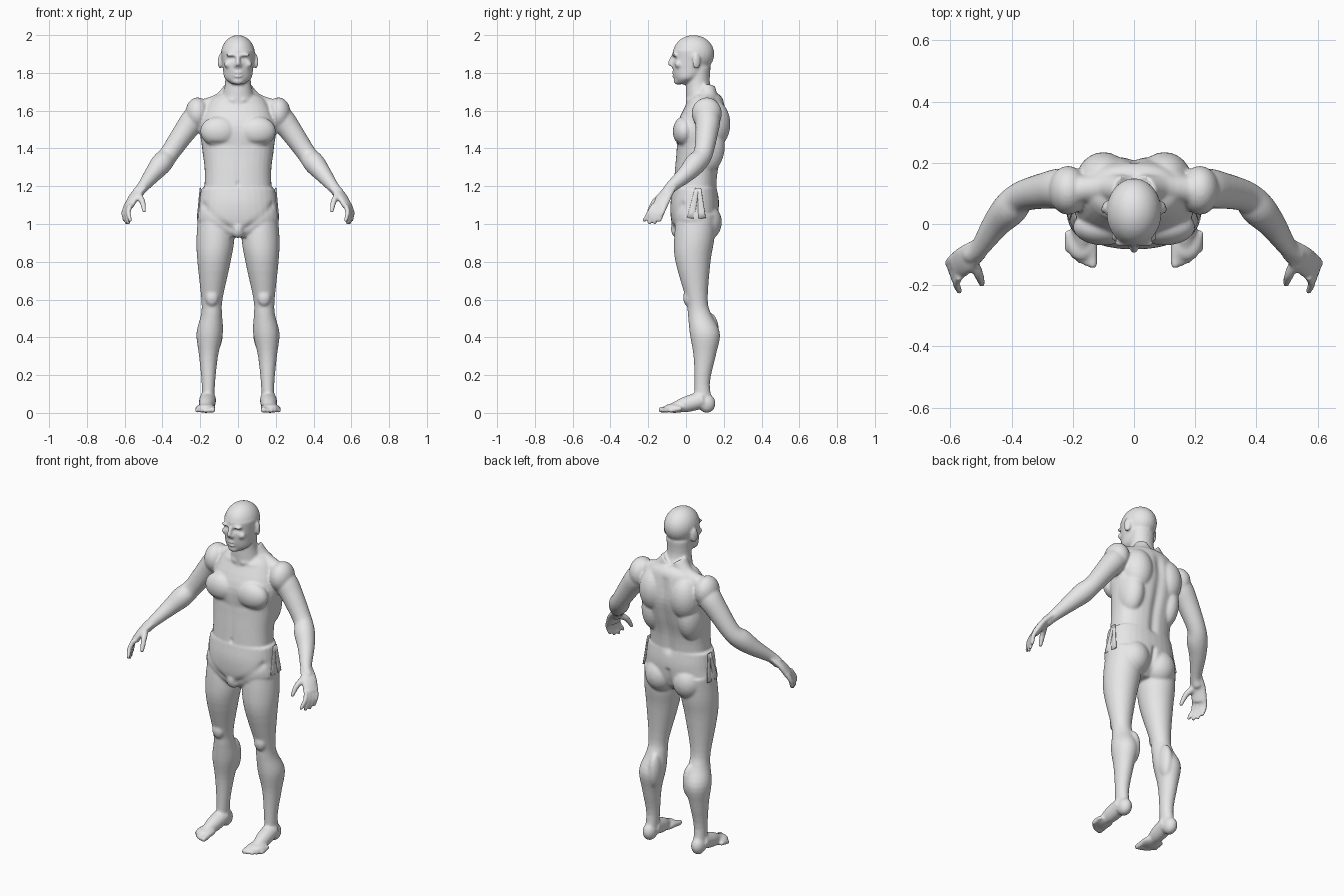
import bpy, bmesh, math
from mathutils import Vector, Matrix

old = bpy.data.objects.get("Cube")
if old:
    bpy.data.objects.remove(old)

skin = bpy.data.materials.new("plain_grey")
skin.use_nodes = True
grey = (.8, .8, .8, 1)
skin.diffuse_color = grey
skin.node_tree.nodes["Principled BSDF"].inputs["Base Color"].default_value = grey


def sides_of(x):
    """Parts away from the middle are made on both sides."""
    return (1, -1) if x else (1,)


def smooth_rows(rows, steps=4):
    """Catmull-Rom interpolation of rows of numbers."""
    out = []
    last = len(rows) - 1
    for i in range(last):
        before, start, end, after = (
            Vector(rows[max(0, min(last, i + k))]) for k in (-1, 0, 1, 2))
        for step in range(steps):
            t = step / steps
            slope_in, slope_out = (end - before) / 2, (after - start) / 2
            bend = 3 * (end - start) - 2 * slope_in - slope_out
            twist = 2 * (start - end) + slope_in + slope_out
            out.append(start + t * (slope_in + t * (bend + t * twist)))
    return out + [Vector(rows[-1])]


def loft(bm, rings, side):
    loops = [[bm.verts.new((p[0] * side, p[1], p[2])) for p in ring] for ring in rings]
    count = len(loops[0])
    for lower, upper in zip(loops, loops[1:]):
        for i in range(count):
            j = (i + 1) % count
            bm.faces.new((lower[i], lower[j], upper[j], upper[i]))
    bm.faces.new(loops[0])
    bm.faces.new(loops[-1])


def section(z, width, front, back, x=0):
    """A level cross-section; width is measured from its centre x."""
    return (z, x, width, front, back)


def stack(bm, *sections, power=1.0, count=32):
    """Skin level cross-sections; a power below one makes them squarer."""
    rings = []
    for z, x, width, front, back in smooth_rows(sections):
        ring = []
        for i in range(count):
            angle = math.tau * i / count
            c, s = math.cos(angle), math.sin(angle)
            across = math.copysign(abs(c) ** power, c)
            along = math.copysign(abs(s) ** power, s)
            ring.append((x + width * across, (front + back + (back - front) * along) / 2, z))
        rings.append(ring)
    for side in sides_of(sections[0][1]):
        loft(bm, rings, side)


def ball(bm, at, size, turn=0):
    x, y, z = at
    for side in sides_of(x):
        place = Matrix.Translation((x * side, y, z)) @ Matrix.Rotation(turn * side, 4, "Z")
        bmesh.ops.create_uvsphere(bm, u_segments=24, v_segments=16, radius=1,
                                  matrix=place @ Matrix.Diagonal((*size, 1)))


def tube(bm, *joints, flat=1.0, across=(1, 0, 0), count=20):
    """Joints are a point and a radius; flat tubes are widest along across."""
    path = smooth_rows([(*point, radius) for point, radius in joints])
    points = [row.to_3d() for row in path]
    rings = []
    for i, centre in enumerate(points):
        tangent = points[min(i + 1, len(points) - 1)] - points[max(i - 1, 0)]
        thin = tangent.cross(Vector(across)).normalized()
        wide = thin.cross(tangent).normalized()
        ring = []
        for k in range(count):
            angle = math.tau * k / count
            ring.append(centre + path[i].w * (wide * math.cos(angle) + thin * flat * math.sin(angle)))
        rings.append(ring)
    for side in sides_of(points[0].x):
        loft(bm, rings, side)
    if flat == 1.0:
        ball(bm, points[-1], [path[-1].w] * 3)


def crease(bm, start, end, radius, depth):
    """Press a soft line into the skin on both sides; negative depth raises it."""
    start, end = Vector(start), Vector(end)
    line = end - start
    bm.normal_update()
    for v in bm.verts:
        if min(start.z, end.z) < v.co.z + 3 * radius and v.co.z - 3 * radius < max(start.z, end.z):
            point = Vector((abs(v.co.x), v.co.y, v.co.z)) - start
            t = max(0, min(1, point.dot(line) / line.length_squared))
            gap = (point - line * t).length / radius
            if gap < 3:
                v.co -= v.normal * depth * math.exp(-gap * gap)


def finish(bm, name):
    bmesh.ops.recalc_face_normals(bm, faces=bm.faces)
    mesh = bpy.data.meshes.new(name)
    bm.to_mesh(mesh)
    bm.free()
    obj = bpy.data.objects.new(name, mesh)
    bpy.context.collection.objects.link(obj)
    mesh.materials.append(skin)
    mesh.shade_smooth()
    return obj


bm = bmesh.new()

# Skull, face and neck
ball(bm, at=(0, .04, 1.9), size=(.09, .11, .1))
stack(bm, section(z=1.92, width=.09, front=-.07, back=.14),
      section(z=1.82, width=.08, front=-.07, back=.12),
      section(z=1.77, width=.07, front=-.06, back=.07),
      section(z=1.74, width=.03, front=-.05, back=.01))
stack(bm, section(z=1.83, width=.07, front=.01, back=.13),
      section(z=1.73, width=.07, front=0, back=.13),
      section(z=1.63, width=.1, front=0, back=.19))

# Nose, nostrils, brows, cheekbones, lips, chin and ears
tube(bm, ((0, -.07, 1.89), .01), ((0, -.085, 1.85), .012))
ball(bm, at=(.01, -.075, 1.84), size=(.01, .01, .01))
ball(bm, at=(.035, -.06, 1.895), size=(.03, .015, .01))
ball(bm, at=(.05, -.04, 1.845), size=(.025, .02, .02))
for z in (1.8, 1.783):
    ball(bm, at=(0, -.06, z), size=(.025, .016, .008))
ball(bm, at=(0, -.045, 1.757), size=(.03, .02, .02))
ball(bm, at=(.095, .055, 1.86), size=(.01, .023, .04), turn=.35)

# Torso with chest, shoulder, shoulder blade, flank and neck muscles
stack(bm, section(z=1.69, width=.09, front=.04, back=.17),
      section(z=1.65, width=.15, front=.01, back=.2),
      section(z=1.52, width=.2, front=-.05, back=.22),
      section(z=1.4, width=.19, front=-.05, back=.2),
      section(z=1.28, width=.176, front=-.06, back=.17),
      section(z=1.15, width=.18, front=-.07, back=.16), power=.85)
ball(bm, at=(.1, -.01, 1.49), size=(.1, .06, .08))
ball(bm, at=(.215, .11, 1.585), size=(.064, .08, .085))
ball(bm, at=(.1, .14, 1.53), size=(.09, .095, .13))
ball(bm, at=(.12, .11, 1.41), size=(.07, .095, .14))
tube(bm, ((.03, .11, 1.71), .05), ((.09, .12, 1.65), .045), ((.2, .11, 1.61), .045))

# Pelvis and buttocks
stack(bm, section(z=1.19, width=.195, front=-.07, back=.165),
      section(z=1.1, width=.206, front=-.083, back=.175),
      section(z=1, width=.21, front=-.075, back=.16),
      section(z=.93, width=.09, front=-.04, back=.1), power=.9)
ball(bm, at=(.09, .1, 1.01), size=(.09, .09, .1))
ball(bm, at=(0, -.045, .975), size=(.04, .035, .05))

# Legs with kneecaps and calves
stack(bm, section(z=1.05, x=.12, width=.09, front=-.05, back=.16),
      section(z=.92, x=.12, width=.1, front=-.063, back=.15),
      section(z=.8, x=.127, width=.088, front=-.056, back=.13),
      section(z=.6, x=.138, width=.056, front=0, back=.115),
      section(z=.52, x=.14, width=.056, front=.01, back=.135),
      section(z=.42, x=.15, width=.07, front=.02, back=.18),
      section(z=.3, x=.156, width=.05, front=.04, back=.157),
      section(z=.15, x=.157, width=.035, front=.045, back=.126),
      section(z=.03, x=.16, width=.034, front=.04, back=.15))
ball(bm, at=(.138, .01, .61), size=(.035, .025, .045))
ball(bm, at=(.115, .125, .43), size=(.035, .05, .1))

# Feet with five toes, the inner one biggest
ball(bm, at=(.16, .11, .05), size=(.038, .046, .05))
tube(bm, ((.16, .09, .07), .045), ((.165, 0, .045), .042), ((.17, -.08, .025), .022))
ball(bm, at=(.17, -.06, .025), size=(.052, .06, .025))
for i in range(5):
    x, tip = .135 + .02 * i, -.13 + .003 * i * i
    size = .012 if i else .016
    tube(bm, ((x, tip + .06, .025), size), ((x, tip, size), size))

# Arms
shoulder, elbow, wrist = (.19, .11, 1.6), (.365, .09, 1.37), Vector((.505, -.08, 1.195))
tube(bm, (shoulder, .06), ((.235, .115, 1.55), .067), ((.285, .11, 1.485), .06), (elbow, .051),
     ((.405, .05, 1.32), .057), ((.45, 0, 1.265), .046), (wrist, .031), ((.53, -.1, 1.165), .03))

# Hands: palm, thumb, then four fingers from index to little
tube(bm, (wrist, .036), ((.55, -.115, 1.145), .045), ((.58, -.14, 1.09), .044),
     flat=.45, across=(-.25, -.9, -.25))
tube(bm, ((.53, -.12, 1.155), .02), ((.507, -.165, 1.12), .016), ((.497, -.195, 1.07), .011))
index_base, little_base = Vector((.57, -.17, 1.1)), Vector((.59, -.11, 1.1))
index_tip, little_tip = Vector((.57, -.22, 1.02)), Vector((.6, -.14, 1.02))
outward, down = Vector((.01, 0, 0)), Vector((0, 0, -.015))
for i in range(4):
    base = index_base.lerp(little_base, i / 3)
    tip = index_tip.lerp(little_tip, i / 3) + down * math.sin(math.pi * i / 3)
    tube(bm, (base, .014), (base.lerp(tip, .5) + outward, .0125), (tip, .0105))

# Fuse the parts into one skin
body = finish(bm, "body")
fuse = body.modifiers.new("fuse", "REMESH")
fuse.mode = "VOXEL"
fuse.voxel_size = .007
soften = body.modifiers.new("soften", "SMOOTH")
soften.iterations = 5
graph = bpy.context.evaluated_depsgraph_get()
mesh = bpy.data.meshes.new_from_object(body.evaluated_get(graph))
body.modifiers.clear()
body.data = mesh

# Sculpted muscle lines and facial details
bm = bmesh.new()
bm.from_mesh(mesh)
crease(bm, start=(0, .225, 1.62), end=(0, .165, 1.2), radius=.025, depth=.012)  # spine
crease(bm, start=(0, .18, 1.07), end=(0, .15, .94), radius=.014, depth=.014)  # seat
crease(bm, start=(.02, -.07, 1.415), end=(.14, -.05, 1.42), radius=.016, depth=.006)  # chest
crease(bm, start=(0, -.06, 1.56), end=(0, -.07, 1.24), radius=.014, depth=.004)  # midline
crease(bm, start=(0, -.07, 1.21), end=(0, -.07, 1.22), radius=.01, depth=.01)  # navel
crease(bm, start=(.18, -.02, 1.1), end=(.04, -.075, .97), radius=.018, depth=.007)  # groin
crease(bm, start=(.03, 0, 1.655), end=(.16, .03, 1.665), radius=.013, depth=-.006)  # collar bone
crease(bm, start=(.025, -.07, 1.876), end=(.04, -.06, 1.876), radius=.011, depth=.009)  # eye
crease(bm, start=(0, -.077, 1.79), end=(.02, -.07, 1.79), radius=.005, depth=.005)  # mouth
bm.to_mesh(mesh)
bm.free()
mesh.materials.clear()
mesh.materials.append(skin)
mesh.shade_smooth()

# Flat tapered straps on the hips
bm = bmesh.new()
for top, bottom in ((.058, .025), (.07, .085)):
    tube(bm, ((.2, top, 1.19), .01), ((.212, bottom, 1.03), .02), flat=.3, across=(0, 1, 0))
finish(bm, "hip_straps")
